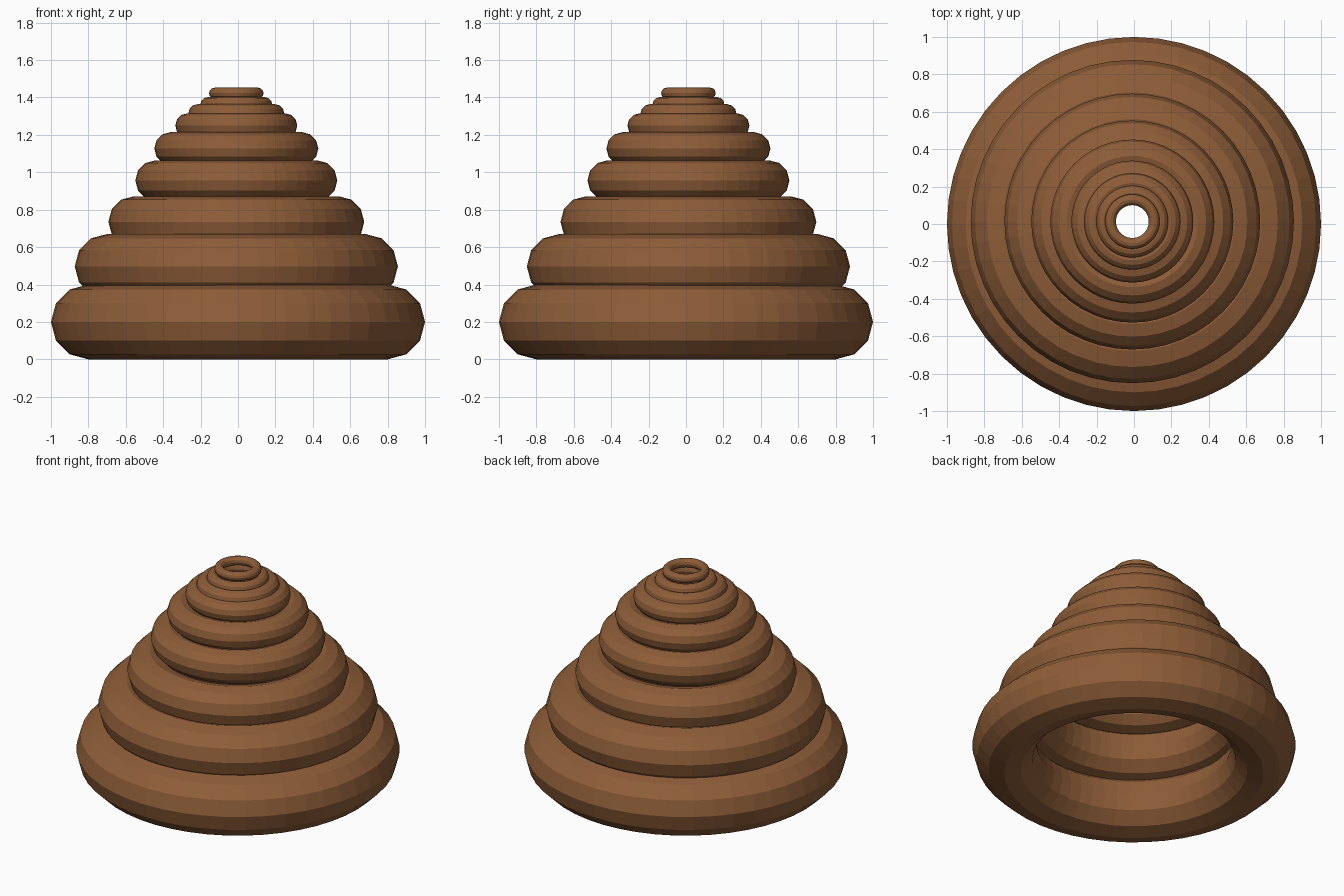
import bpy

if "Cube" in bpy.data.objects:
    bpy.data.objects.remove(bpy.data.objects["Cube"])

# Warm brown shared by every coil
brown = bpy.data.materials.new("brown")
brown.diffuse_color = (0.27, 0.11, 0.04, 1)
brown.use_nodes = True
brown.node_tree.nodes["Principled BSDF"].inputs["Base Color"].default_value = brown.diffuse_color

# Coils from bottom to top: outer radius, centre height
coils = [(1.0, 0.20), (0.864, 0.497), (0.684, 0.735), (0.54, 0.956),
         (0.4385, 1.127), (0.326, 1.25), (0.257, 1.313), (0.192, 1.363),
         (0.146, 1.423)]

# Every coil is the same flat-faced ring, scaled down as the stack rises
for i, (radius, z) in enumerate(coils):
    # upper coils sit slightly off the base's axis
    x, y = (0, 0) if i == 0 else (-0.009, 0.013)
    bpy.ops.mesh.primitive_torus_add(
        major_segments=48, minor_segments=12,
        major_radius=0.8 * radius, minor_radius=0.2 * radius,
        location=(x, y, z))
    coil = bpy.context.object
    coil.name = f"coil_{i + 1}"
    coil.data.materials.append(brown)
